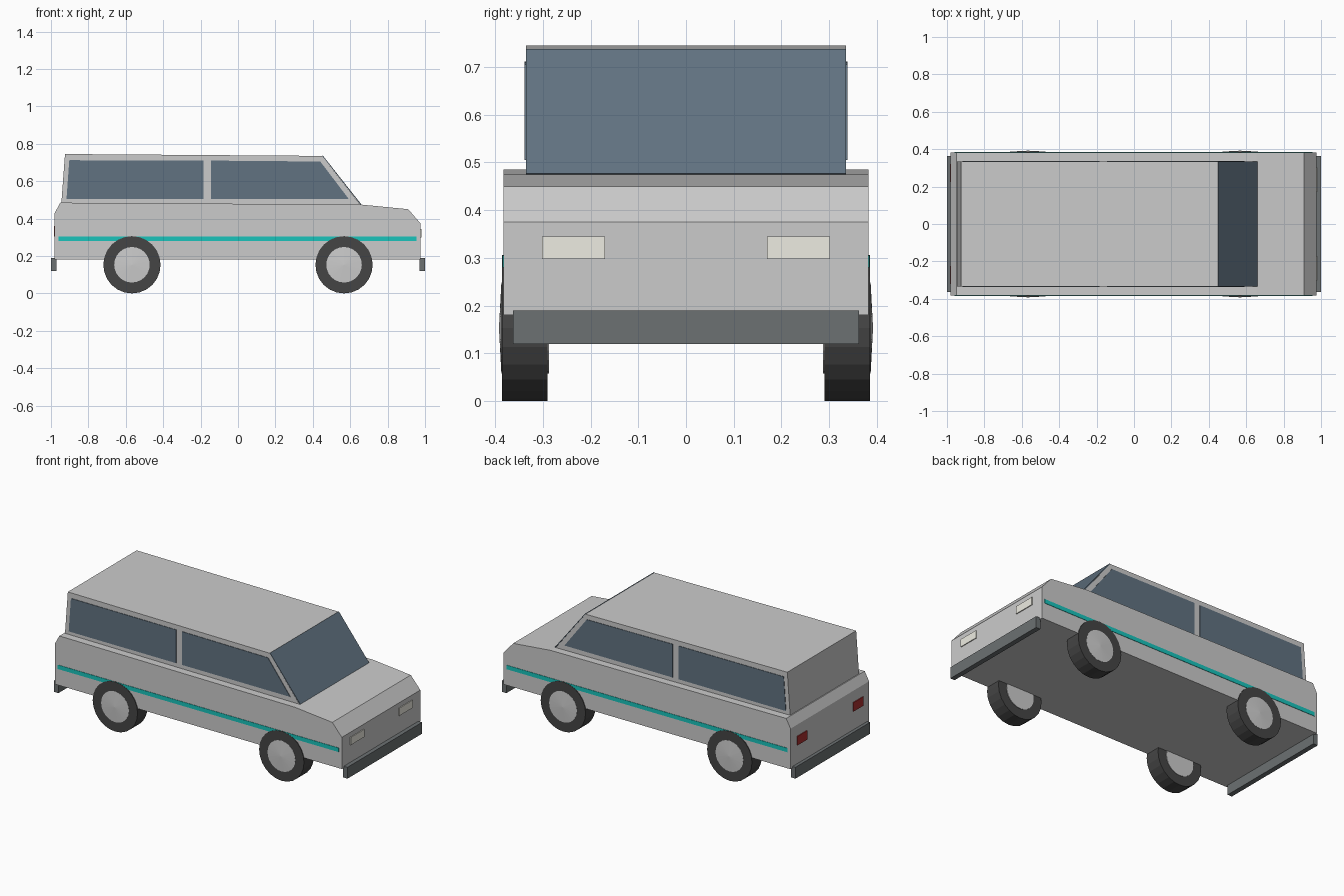
import bpy, bmesh, math
from mathutils import Matrix

if "Cube" in bpy.data.objects:
    bpy.data.objects.remove(bpy.data.objects["Cube"])


def material(name, rgb):
    m = bpy.data.materials.new(name)
    m.diffuse_color = (*rgb, 1)
    m.use_nodes = True
    m.node_tree.nodes["Principled BSDF"].inputs["Base Color"].default_value = m.diffuse_color
    return m


GLASS = material("glass", (0.12, 0.17, 0.22))
TEAL = material("teal", (0.01, 0.55, 0.5))
RUBBER = material("rubber", (0.06, 0.06, 0.06))
METAL = material("hub_metal", (0.8, 0.8, 0.82))
DARK = material("bumper_grey", (0.15, 0.165, 0.17))
LAMP = material("lamp", (0.85, 0.84, 0.76))
RED = material("red", (0.4, 0.03, 0.03))


def finish(name, bm, mat=None, mirror=False):
    bmesh.ops.recalc_face_normals(bm, faces=bm.faces)
    me = bpy.data.meshes.new(name)
    bm.to_mesh(me)
    bm.free()
    ob = bpy.data.objects.new(name, me)
    bpy.context.collection.objects.link(ob)
    if mat:
        me.materials.append(mat)
    if mirror:
        mod = ob.modifiers.new("Mirror", 'MIRROR')
        mod.use_axis = (False, True, False)
        mod.use_clip = False
        mod.use_mirror_merge = False
    return ob


def prism(name, pts, y0, y1, mat=None, mirror=False):
    """Extrude an (x, z) side profile from y0 to y1."""
    bm = bmesh.new()
    a = [bm.verts.new((x, y0, z)) for x, z in pts]
    b = [bm.verts.new((x, y1, z)) for x, z in pts]
    bm.faces.new(a)
    bm.faces.new(b)
    n = len(pts)
    for i in range(n):
        j = (i + 1) % n
        bm.faces.new((a[i], a[j], b[j], b[i]))
    return finish(name, bm, mat, mirror)


def box(name, x0, x1, y0, y1, z0, z1, mat=None, mirror=False):
    return prism(name, [(x0, z0), (x1, z0), (x1, z1), (x0, z1)], y0, y1, mat, mirror)


def add_disc(bm, x, z, r_in, r_out, y0, y1, sides=24):
    """Cylinder or cone along y, r_in at y0 and r_out at y1."""
    mat = Matrix.Translation((x, (y0 + y1) / 2, z)) @ Matrix.Rotation(-math.pi / 2, 4, 'X')
    bmesh.ops.create_cone(bm, cap_ends=True, segments=sides, radius1=r_in,
                          radius2=r_out, depth=y1 - y0, matrix=mat)


# Lower body and cabin
prism("body", [(-0.98, 0.18), (-0.98, 0.43), (-0.95, 0.485), (0.655, 0.475),
               (0.91, 0.45), (0.975, 0.375), (0.975, 0.18)], -0.382, 0.382)
prism("cabin", [(-0.945, 0.475), (-0.925, 0.745), (0.45, 0.735), (0.655, 0.472)],
      -0.335, 0.335)

# Glass
prism("windscreen", [(0.45, 0.735), (0.453, 0.7375), (0.659, 0.4765), (0.655, 0.474)],
      -0.335, 0.335, GLASS)
prism("rear_side_window", [(-0.917, 0.505), (-0.902, 0.712), (-0.185, 0.71), (-0.185, 0.505)],
      0.333, 0.338, GLASS, True)
prism("front_side_window", [(-0.145, 0.505), (-0.145, 0.71), (0.44, 0.705), (0.592, 0.505)],
      0.333, 0.338, GLASS, True)

# Trim, lights and bumpers
box("side_stripe", -0.96, 0.955, 0.38, 0.3845, 0.28, 0.305, TEAL, True)
box("headlight", 0.97, 0.98, 0.17, 0.302, 0.298, 0.345, LAMP, True)
box("tail_light", -0.985, -0.975, 0.225, 0.32, 0.305, 0.36, RED, True)
box("front_bumper", 0.97, 1.0, -0.363, 0.363, 0.12, 0.19, DARK)
box("rear_bumper", -1.0, -0.97, -0.363, 0.363, 0.12, 0.19, DARK)

# Wheels
R = 0.153
for label, x in (("front", 0.567), ("rear", -0.567)):
    bm = bmesh.new()
    add_disc(bm, x, R, R, R, 0.29, 0.386)
    finish(label + "_tyre", bm, RUBBER, True)
    bm = bmesh.new()
    add_disc(bm, x, R, 0.095, 0.095, 0.287, 0.387)
    add_disc(bm, x, R, 0.095, 0.0, 0.387, 0.392)
    finish(label + "_hub", bm, METAL, True)
